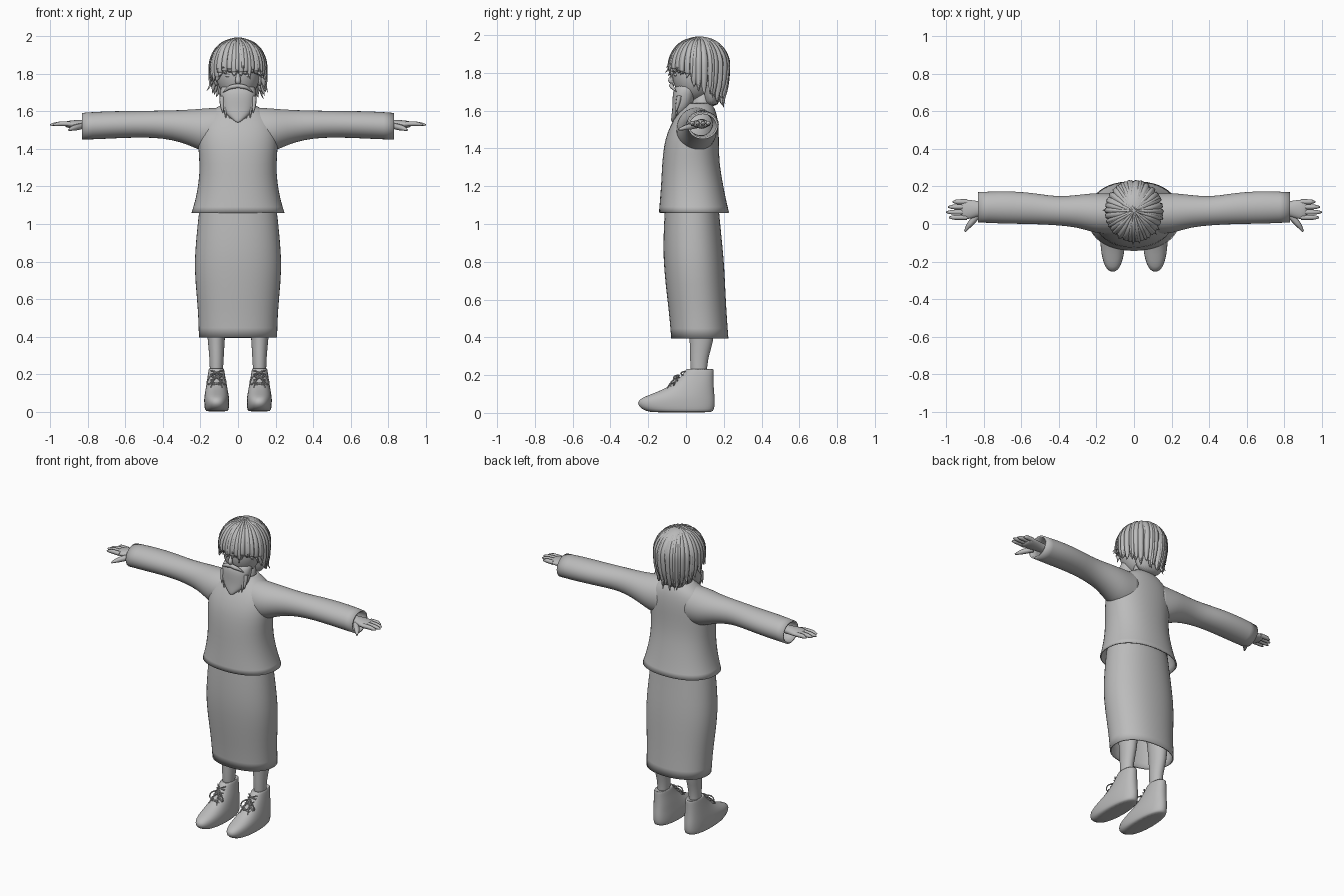
import bpy, bmesh, math, random
from mathutils import Vector

random.seed(4)
if "Cube" in bpy.data.objects:
    bpy.data.objects.remove(bpy.data.objects["Cube"], do_unlink=True)

grey = bpy.data.materials.new("plain_grey")
grey.use_nodes = True
grey.diffuse_color = (0.5, 0.5, 0.5, 1)
grey.node_tree.nodes["Principled BSDF"].inputs["Base Color"].default_value = (0.5, 0.5, 0.5, 1)


def finish(ob, mirror=False, subsurf=0, cloth=0):
    ob.data.materials.clear()
    ob.data.materials.append(grey)
    for p in ob.data.polygons:
        p.use_smooth = True
    if mirror:
        ob.modifiers.new("mirror", "MIRROR").use_clip = False
    if subsurf:
        m = ob.modifiers.new("smooth", "SUBSURF")
        m.levels = m.render_levels = subsurf
    if cloth:
        m = ob.modifiers.new("thickness", "SOLIDIFY")
        m.thickness, m.offset = cloth, -1
    return ob


def loft(name, rings, axis="z", n=24, power=2.0, caps=True, **kw):
    """Skin over rings (position, a0, a1, b0, b1); a and b span the cross-section."""
    bm = bmesh.new()
    rows = []
    for pos, a0, a1, b0, b1 in rings:
        row = []
        for i in range(n):
            t = math.tau * i / n
            c, s = math.cos(t), math.sin(t)
            c = math.copysign(abs(c) ** (2 / power), c)
            s = math.copysign(abs(s) ** (2 / power), s)
            a, b = (a0 + a1 + c * (a1 - a0)) / 2, (b0 + b1 + s * (b1 - b0)) / 2
            row.append(bm.verts.new((a, b, pos) if axis == "z" else (pos, a, b)))
        rows.append(row)
    for r, q in zip(rows, rows[1:]):
        for i in range(n):
            j = (i + 1) % n
            bm.faces.new((r[i], r[j], q[j], q[i]))
    if caps:
        bm.faces.new(rows[0][::-1])
        bm.faces.new(rows[-1])
    bmesh.ops.recalc_face_normals(bm, faces=bm.faces)
    me = bpy.data.meshes.new(name)
    bm.to_mesh(me)
    bm.free()
    ob = bpy.data.objects.new(name, me)
    bpy.context.collection.objects.link(ob)
    return finish(ob, **kw)


def ball(name, loc, size, **kw):
    bm = bmesh.new()
    bmesh.ops.create_uvsphere(bm, u_segments=32, v_segments=20, radius=1)
    for v in bm.verts:
        v.co = Vector(loc) + Vector(a * b for a, b in zip(v.co, size))
    me = bpy.data.meshes.new(name)
    bm.to_mesh(me)
    bm.free()
    ob = bpy.data.objects.new(name, me)
    bpy.context.collection.objects.link(ob)
    return finish(ob, **kw)


def strands(name, paths, **kw):
    """Tapered tubes; each path is a list of (point, radius)."""
    cu = bpy.data.curves.new(name, "CURVE")
    cu.dimensions = "3D"
    cu.bevel_depth, cu.bevel_resolution = 1.0, 1
    cu.resolution_u, cu.use_fill_caps = 3, True
    for path in paths:
        sp = cu.splines.new("NURBS")
        sp.points.add(len(path) - 1)
        for p, (co, r) in zip(sp.points, path):
            p.co, p.radius = (*co, 1), r
        sp.use_endpoint_u, sp.order_u = True, 3
    ob = bpy.data.objects.new(name, cu)
    bpy.context.collection.objects.link(ob)
    bpy.ops.object.select_all(action="DESELECT")
    ob.select_set(True)
    bpy.context.view_layer.objects.active = ob
    bpy.ops.object.convert(target="MESH")
    return finish(bpy.context.view_layer.objects.active, **kw)


def sym(z, hw, y0, y1):
    return (z, -hw, hw, y0, y1)


# Clothes
loft("skirt", [sym(1.14, .20, -.11, .17), sym(1.0, .217, -.118, .182), sym(.88, .228, -.122, .195),
               sym(.76, .235, -.118, .205), sym(.6, .22, -.1, .212), sym(.5, .213, -.088, .218),
               sym(.395, .21, -.08, .226)], power=2.2, caps=False, subsurf=1, cloth=.008)
loft("shirt", [sym(1.06, .25, -.145, .23), sym(1.12, .23, -.14, .215), sym(1.22, .21, -.132, .195),
               sym(1.32, .205, -.128, .178), sym(1.42, .215, -.118, .175), sym(1.49, .215, -.098, .175),
               sym(1.55, .2, -.068, .17), sym(1.595, .16, -.038, .16), sym(1.625, .105, -.01, .145),
               sym(1.64, .08, .0, .13)], power=2.25, caps=False, subsurf=1, cloth=.008)
loft("sleeve", [(.08, -.05, .16, 1.38, 1.62), (.16, -.055, .165, 1.375, 1.618), (.22, -.045, .165, 1.40, 1.612),
                (.3, -.018, .155, 1.435, 1.607), (.4, -.008, .145, 1.456, 1.604), (.5, -.002, .16, 1.46, 1.603),
                (.6, .0, .173, 1.458, 1.602), (.72, .002, .176, 1.452, 1.6), (.83, .008, .17, 1.448, 1.592)],
     axis="x", caps=False, mirror=True, subsurf=1, cloth=.01)

# Hands
loft("palm", [(.72, .05, .12, 1.5, 1.56), (.8, .05, .115, 1.505, 1.555), (.84, .035, .125, 1.505, 1.555),
              (.89, .022, .132, 1.51, 1.552), (.925, .026, .13, 1.514, 1.546)], axis="x", n=16, mirror=True, subsurf=1)
fingers = [[((.89, y, 1.532), .014), ((.94, y, 1.535), .014), ((tip - .015, y, 1.53), .011), ((tip, y, 1.528), .004)]
           for y, tip in ((.035, .985), (.063, 1.0), (.091, .99), (.118, .965))]
thumb = [((.83, .05, 1.522), .018), ((.86, .015, 1.515), .018), ((.885, -.015, 1.507), .013), ((.9, -.04, 1.5), .005)]
strands("fingers", fingers + [thumb], mirror=True)

# Legs and shoes
loft("leg", [(.12, .085, .15, .03, .115), (.25, .078, .15, .022, .108), (.33, .073, .156, .02, .13),
             (.42, .068, .166, .018, .156), (.6, .05, .175, .0, .15), (.95, .03, .19, -.05, .15)],
     n=20, mirror=True, subsurf=1)
loft("shoe", [(.002, .06, .165, -.17, .13), (.008, .05, .176, -.215, .146), (.035, .046, .18, -.258, .154),
              (.07, .046, .181, -.257, .154), (.092, .05, .178, -.205, .152), (.12, .055, .173, -.13, .149),
              (.15, .06, .168, -.075, .147), (.19, .068, .162, -.03, .146), (.222, .073, .157, -.005, .147),
              (.236, .076, .154, .005, .146), (.225, .084, .147, .02, .135)],
     power=2.3, mirror=True, subsurf=1)
laces = []
for i in range(3):
    z, y = .14 + .03 * i, -.095 + .03 * i
    for side in (-1, 1):
        laces.append([((.114 - side * .03, y + .02, z), .004), ((.114, y - .008, z + .012), .004),
                      ((.114 + side * .03, y + .03, z + .02), .004)])
for side in (-1, 1):
    laces.append([((.114, -.035, .2), .004), ((.114 + side * .03, -.07, .2), .004),
                  ((.114 + side * .055, -.06, .155), .004), ((.114 + side * .035, -.07, .14), .004),
                  ((.114, -.04, .19), .004)])
    laces.append([((.114, -.035, .2), .004), ((.114 + side * .02, -.08, .17), .004),
                  ((.114 + side * .03, -.1, .13), .003)])
strands("shoe_laces", laces, mirror=True)

# Head and face
ball("head", (0, .045, 1.80), (.115, .118, .15))
loft("neck", [sym(1.5, .08, .03, .15), sym(1.62, .062, .03, .14), sym(1.75, .06, .03, .14)])
strands("nose", [[((0, -.06, 1.81), .008), ((0, -.078, 1.775), .013), ((0, -.085, 1.755), .016), ((0, -.065, 1.745), .01)]])
ball("eye", (.046, -.052, 1.79), (.022, .012, .01), mirror=True)
strands("eyebrow", [[((.015, -.072, 1.81), .005), ((.05, -.067, 1.822), .007), ((.085, -.04, 1.812), .003)]], mirror=True)
ball("ear", (.115, .06, 1.77), (.015, .028, .035), mirror=True)

# Beard and moustache
loft("beard", [sym(1.745, .088, -.045, .06), sym(1.71, .097, -.068, .06), sym(1.67, .095, -.072, .05),
               sym(1.62, .086, -.072, .03), sym(1.59, .07, -.075, .0), sym(1.565, .04, -.078, -.03),
               sym(1.538, .006, -.08, -.06)], power=2.3, subsurf=1)
strands("moustache", [[((0, -.076, 1.735), .013), ((.03, -.08, 1.733), .014), ((.058, -.068, 1.72), .009),
                       ((.08, -.052, 1.7), .002)]], mirror=True)
strands("beard_edge", [[((x, -.035, 1.68), .014), ((x * 1.02, -.045, 1.63), .014), ((x * .95, -.055, z), .002)]
                       for x, z in ((.085, 1.59), (.068, 1.565), (.045, 1.55))], mirror=True)

# Hair: a rounded base, covered by tapered locks that run from the crown
ball("hair_base", (0, .085, 1.845), (.135, .143, .146))
loft("hair_nape", [sym(1.86, .13, .06, .22), sym(1.76, .12, .07, .207), sym(1.68, .1, .09, .187),
                   sym(1.62, .075, .1, .17)], subsurf=1)


def lock(angle, width, lift, drop):
    c, s = math.cos(angle), math.sin(angle)
    end = 1.715 - .08 * s + drop
    at = lambda r, z: (.138 * c * r, .07 + .148 * s * r, z)
    path = []
    for k, deg in enumerate((4, 25, 48, 70, 88)):
        t = math.radians(deg)
        path.append((at(math.sin(t) * lift, 1.835 + .145 * math.cos(t) * lift), width * (.35, .8, 1, 1, 1)[k]))
    back = max(s, 0)
    path.append((at(lift * (1 - .06 * back), (1.82 + end) / 2), width * .85))
    path.append((at(lift * (1 - .2 * back), end + .025), width * .5))
    path.append((at(lift * (1.06 - .22 * back) + random.uniform(-.03, .1), end), .001))
    return path


locks = [lock(math.tau * (i + random.uniform(-.2, .2)) / 30, .021, 1.0, random.uniform(-.02, .025)) for i in range(30)]
locks += [lock(math.tau * (i + random.uniform(-.4, .4)) / 22, .012, 1.07, random.uniform(-.025, .05)) for i in range(22)]
strands("hair_locks", locks)
